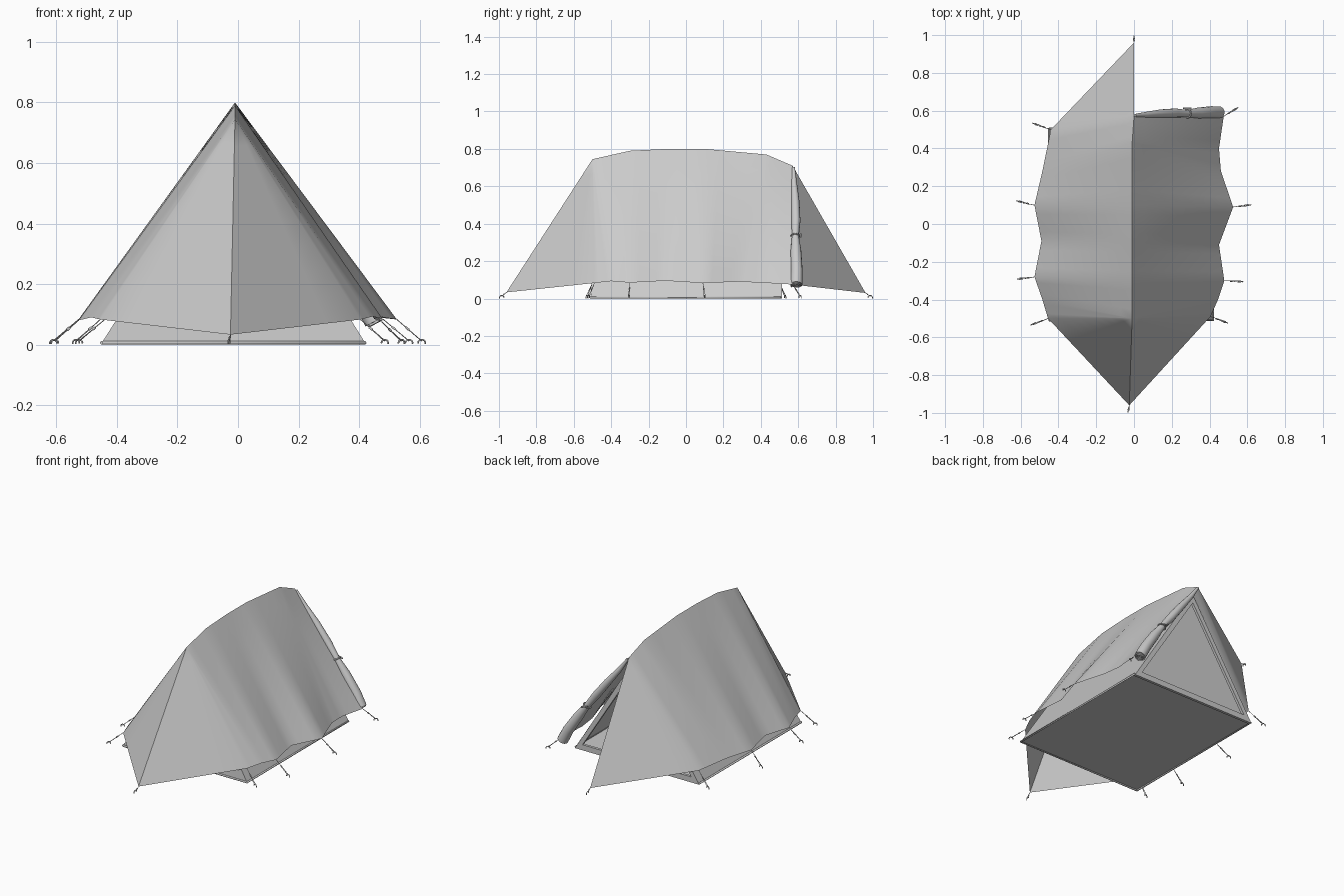
import bpy, bmesh, math
from mathutils import Vector as V

if "Cube" in bpy.data.objects:
    bpy.data.objects.remove(bpy.data.objects["Cube"])


def mesh_object(name, verts, faces, smooth=None):
    me = bpy.data.meshes.new(name)
    me.from_pydata([tuple(v) for v in verts], [], faces)
    bm = bmesh.new()
    bm.from_mesh(me)
    bmesh.ops.remove_doubles(bm, verts=bm.verts, dist=0.0005)
    bmesh.ops.recalc_face_normals(bm, faces=bm.faces)
    bm.to_mesh(me)
    bm.free()
    ob = bpy.data.objects.new(name, me)
    bpy.context.collection.objects.link(ob)
    if smooth:
        bpy.ops.object.select_all(action='DESELECT')
        ob.select_set(True)
        bpy.context.view_layer.objects.active = ob
        bpy.ops.object.shade_smooth_by_angle(angle=math.radians(smooth))
    return ob


def tube(name, paths, radius, radii=None, sides=2):
    cu = bpy.data.curves.new(name, 'CURVE')
    cu.dimensions = '3D'
    cu.bevel_depth = radius
    cu.bevel_resolution = sides
    cu.use_fill_caps = True
    for pts in paths:
        s = cu.splines.new('POLY')
        s.points.add(len(pts) - 1)
        for i, p in enumerate(pts):
            s.points[i].co = (*p, 1)
            s.points[i].radius = radii[i] if radii else 1
    ob = bpy.data.objects.new(name, cu)
    bpy.context.collection.objects.link(ob)
    return ob


# Outer fly: hem points paired with ridge points, running round the tent
back, front = (0, .57, .71), (-.01, -.5, .745)
r1, r2, r3, r4 = (-.01, .43, .77), (-.01, .1, .8), (-.01, -.1, .8), (-.01, -.3, .79)
pairs = [((0, .96, .03), back), ((-.44, .5, .083), back),
         ((-.485, .28, .09), r1), ((-.527, .1, .083), r2),
         ((-.49, -.09, .092), r3), ((-.527, -.28, .08), r4),
         ((-.485, -.4, .09), front), ((-.455, -.5, .083), front),
         ((-.025, -.96, .033), front),
         ((.405, -.49, .083), front), ((.445, -.4, .093), front),
         ((.478, -.3, .085), r4), ((.45, -.11, .095), r3),
         ((.525, .09, .083), r2), ((.46, .28, .09), r1),
         ((.45, .4, .085), r1), ((.475, .57, .075), back)]
N, SUB = 8, 4
cols = []
for i, (h, r) in enumerate(pairs[:-1]):
    h2, r2b = pairs[i + 1]
    for k in range(SUB):
        t = k / SUB
        cols.append((V(h).lerp(V(h2), t), V(r).lerp(V(r2b), t)))
cols.append((V(pairs[-1][0]), V(pairs[-1][1])))
verts = [h.lerp(r, j / N) for h, r in cols for j in range(N + 1)]
W = N + 1
faces = [(i * W + j, (i + 1) * W + j, (i + 1) * W + j + 1, i * W + j + 1)
         for i in range(len(cols) - 1) for j in range(N)]
mesh_object('outer_fly', verts, faces, 50)

# Inner tent: floor, two sloping walls and the closed front end
inner = [(-.45, -.51, .006), (.42, -.51, .006), (.42, .505, .006), (-.45, .505, .006),
         (-.01, -.46, .7), (-.01, .505, .69)]
mesh_object('inner_tent', inner,
            [(0, 1, 2, 3), (0, 3, 5, 4), (1, 2, 5, 4), (0, 1, 4)])

# Hem piping round the floor
tube('floor_piping', [[inner[i] for i in (0, 1, 2, 3, 0)]], .006)

# Triangular door frame around the back opening
outer = [(-.45, .0), (.42, .0), (-.01, .69)]
inside = [(-.395, .035), (.367, .035), (-.012, .635)]
fv = [(x, y, z) for y in (.495, .512) for x, z in outer + inside]
ff = []
for i in range(3):
    j = (i + 1) % 3
    ff += [(i, j, j + 3, i + 3), (i + 6, j + 6, j + 9, i + 9),
           (i, j, j + 6, i + 6), (i + 3, j + 3, j + 9, i + 9)]
mesh_object('door_frame', fv, ff)

# Rolled right door flap, pinched at the tie
roll = [(.005, .575, .7), (.06, .578, .62), (.14, .585, .52), (.22, .588, .415),
        (.282, .585, .335), (.34, .588, .255), (.41, .592, .15), (.45, .59, .075)]
tube('rolled_flap', [roll], .03, [.25, .5, .72, .8, .62, .95, 1.05, 1.1], 5)

# Spiral lip at the end of the roll
axis = (V(roll[-1]) - V(roll[-2])).normalized()
u = axis.cross(V((0, 1, 0))).normalized()
w = axis.cross(u)
end = V(roll[-1]) + axis * .004
tube('roll_spiral', [[end + (u * math.cos(a) + w * math.sin(a)) * (.006 + .0016 * a)
                      for a in [k * .4 for k in range(38)]]], .004)

# Tie loop and toggle holding the roll
c = V(roll[4])
ring = [c + (u * math.cos(a) + w * math.sin(a)) * .023
        for a in [k * math.tau / 16 for k in range(17)]]
tube('roll_tie', [ring], .004)
tube('tie_toggle', [[c + V((-.022, .028, .008)), c + V((.022, .028, -.004))]], .005)

# Guy lines with sliders and hooked pegs at every anchor
anchors = [(pairs[0][0], (0, .985)), (pairs[1][0], (-.525, .53)),
           (pairs[3][0], (-.61, .12)), (pairs[5][0], (-.605, -.29)),
           (pairs[7][0], (-.535, -.53)), (pairs[8][0], (-.03, -.985)),
           (pairs[9][0], (.485, -.52)), (pairs[11][0], (.565, -.305)),
           (pairs[13][0], (.607, .1)), (pairs[16][0], (.54, .61))]
lines, sliders, pegs = [], [], []
for hem, (px, py) in anchors:
    a, b = V(hem), V((px, py, .012))
    d = b - a
    out = V((d.x, d.y, 0)).normalized()
    side = V((-out.y, out.x, 0)) * .004
    lines += [[a, b + side], [a.lerp(b, .4), b - side]]
    sliders.append([a.lerp(b, .36), a.lerp(b, .48)])
    pegs.append([b + out * .012 * math.cos(t) + V((0, 0, .012 * math.sin(t) - .007))
                 for t in [-.3 + k * .5 for k in range(8)]])
tube('guy_lines', lines, .0016, sides=1)
tube('line_sliders', sliders, .004, sides=1)
tube('ground_pegs', pegs, .0028, sides=1)
